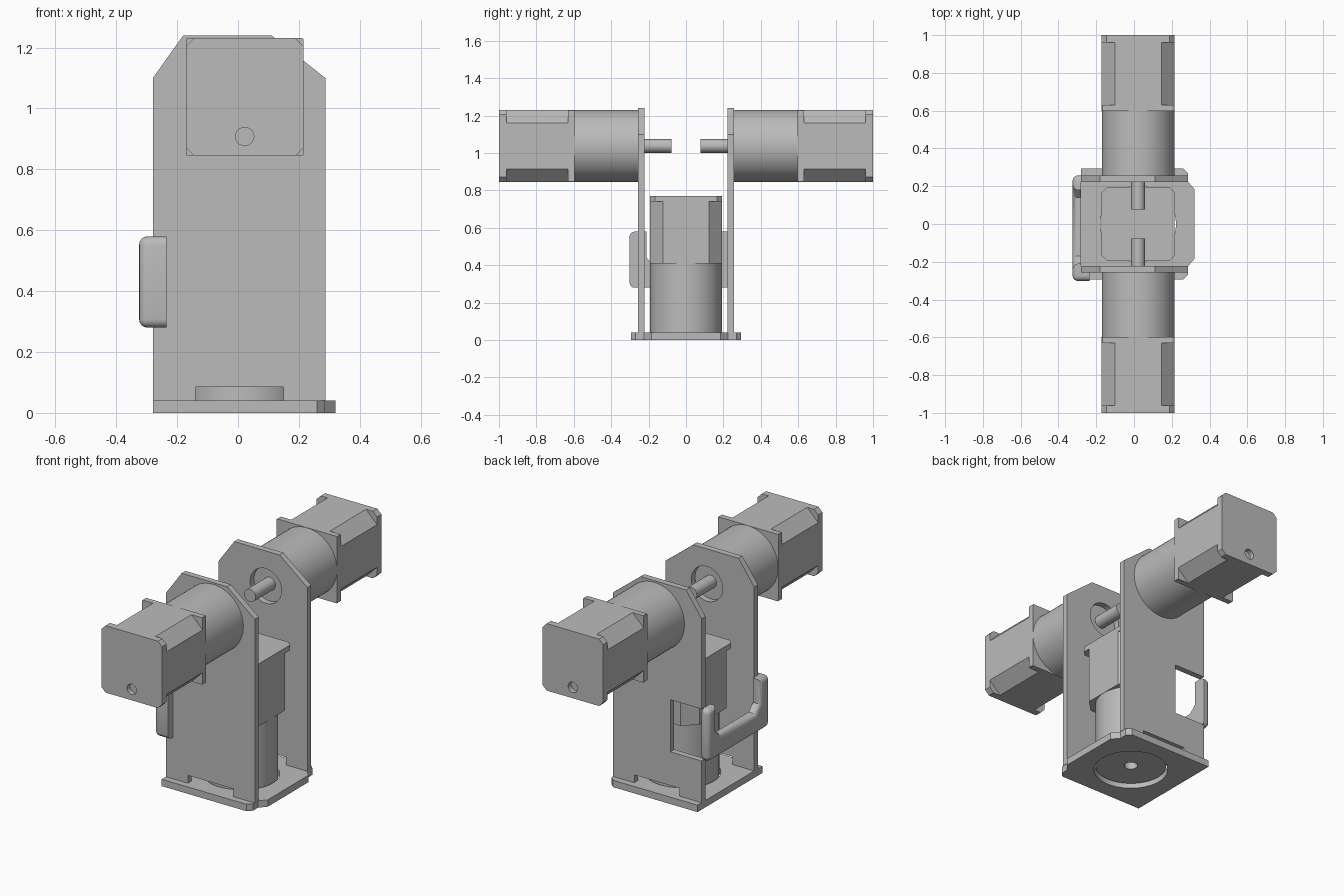
import bpy, bmesh, math
from mathutils import Matrix, Vector

if "Cube" in bpy.data.objects:
    bpy.data.objects.remove(bpy.data.objects["Cube"], do_unlink=True)

grey = bpy.data.materials.new("plain grey")
grey.use_nodes = True
GREY = (0.5, 0.5, 0.5, 1)
grey.diffuse_color = GREY
grey.node_tree.nodes["Principled BSDF"].inputs["Base Color"].default_value = GREY

# Maps a profile (u, v) and depth w to model space
AXES = {
    "x": lambda u, v, w: (w, u, v),
    "y": lambda u, v, w: (u, w, v),
    "z": lambda u, v, w: (u, v, w),
}


def prism(bm, outline, lo, hi, axis="z"):
    """Extrude a flat outline along an axis."""
    place = AXES[axis]
    face = bm.faces.new([bm.verts.new(place(u, v, lo)) for u, v in outline])
    ext = bmesh.ops.extrude_face_region(bm, geom=[face])
    moved = [g for g in ext["geom"] if isinstance(g, bmesh.types.BMVert)]
    bmesh.ops.translate(bm, verts=moved, vec=place(0, 0, hi - lo))
    bmesh.ops.recalc_face_normals(bm, faces=bm.faces)


def octagon(half, cut):
    """Square with chamfered corners."""
    k = half - cut
    return [(k, -half), (half, -k), (half, k), (k, half),
            (-k, half), (-half, k), (-half, -k), (-k, -half)]


def disc(cx, cy, r, n=64):
    return [(cx + r * math.cos(2 * math.pi * i / n),
             cy + r * math.sin(2 * math.pi * i / n)) for i in range(n)]


def rect(u0, v0, u1, v1):
    return [(u0, v0), (u1, v0), (u1, v1), (u0, v1)]


def make(name, bm, matrix=Matrix(), smooth=False):
    mesh = bpy.data.meshes.new(name)
    bm.transform(matrix)
    bm.to_mesh(mesh)
    bm.free()
    mesh.materials.append(grey)
    ob = bpy.data.objects.new(name, mesh)
    bpy.context.collection.objects.link(ob)
    if smooth:
        bpy.ops.object.select_all(action="DESELECT")
        ob.select_set(True)
        bpy.context.view_layer.objects.active = ob
        bpy.ops.object.shade_smooth_by_angle(angle=math.radians(30))
    return ob


def solid(name, outline, lo, hi, axis="z", matrix=Matrix(), smooth=False):
    bm = bmesh.new()
    prism(bm, outline, lo, hi, axis)
    return make(name, bm, matrix, smooth)


def cut(ob, outline, lo, hi, axis="z", matrix=Matrix()):
    """Cut a prism out of an object and discard the cutter."""
    cutter = solid("cutter", outline, lo, hi, axis, matrix)
    cutter.hide_render = True
    mod = ob.modifiers.new("cut", "BOOLEAN")
    mod.operation, mod.solver, mod.object = "DIFFERENCE", "EXACT", cutter
    graph = bpy.context.evaluated_depsgraph_get()
    graph.update()
    mesh = bpy.data.meshes.new_from_object(ob.evaluated_get(graph))
    ob.modifiers.remove(mod)
    ob.data = mesh
    bpy.data.objects.remove(cutter, do_unlink=True)


CX, AXLE_Z, HALF = 0.022, 1.038, 0.193


def motor(name, matrix, gear_len, flange, cap, hole_y=None):
    """Motor standing on its gearbox face, rear end up."""
    gear = solid(name + "_gearbox", disc(0, 0, HALF - 0.001), 0, gear_len, "z", matrix, True)
    z = gear_len
    bm = bmesh.new()
    if flange:
        prism(bm, octagon(HALF, 0.003), z, z + flange)
        z += flange
    prism(bm, octagon(HALF, 0.07), z, z + 0.33)
    z += 0.33
    body = make(name + "_body", bm, matrix)
    rear = solid(name + "_rear_cap", octagon(HALF, 0.026), z, z + cap, "z", matrix)
    if hole_y is not None:
        cut(rear, disc(0, hole_y, 0.03, 32), z + 0.012, z + cap + 0.1, "z", matrix)
    return gear


# Base plate with chamfered front tongue, bored for the lower gearbox
half_base = [(0.285, 0.225), (0.285, 0.27), (0.26, 0.295), (-0.28, 0.295)]
base_outline = [(0.32, 0.185)] + half_base
base_outline += [(x, -y) for x, y in reversed(base_outline)]
base = solid("base_plate", base_outline, 0, 0.04)
cut(base, disc(CX, 0, 0.2), -0.1, 0.1)

# Side plates: chamfered top, slot at the foot, round bore for the shaft
plate = [(-0.28, 0.04), (-0.14, 0.04), (-0.14, 0.085), (0.15, 0.085), (0.15, 0.04),
         (0.287, 0.04), (0.287, 1.10), (0.11, 1.24), (-0.18, 1.24), (-0.28, 1.10)]
for side, label in ((-1, "front"), (1, "back")):
    lo, hi = sorted((side * 0.222, side * 0.257))
    ob = solid(label + "_side_plate", plate, lo, hi, "y")
    cut(ob, disc(CX, AXLE_Z, 0.1), lo - 0.05, hi + 0.05, "y")
    if side > 0:
        cut(ob, rect(-0.4, 0.28, -0.08, 0.58), lo - 0.05, hi + 0.05, "y")
    # Horizontal motor and its drive shaft
    m = (Matrix.Translation((CX, side * 0.257, AXLE_Z))
         @ Matrix.Rotation(-side * math.pi / 2, 4, "X"))
    motor(label + "_motor", m, 0.34, 0.033, 0.04, side * 0.13)
    solid(label + "_motor_shaft", disc(0, 0, 0.037, 32), -0.18, 0.01, "z", m, True)

# Upright motor in the base
up = Matrix.Translation((CX, 0, 0.025))
gear = motor("lower_motor", up, 0.385, 0, 0.03)
cut(gear, disc(0, 0, 0.036, 32), -0.1, 0.05, "z", up)

# Side handle: notched panel with rounded outer edges
OUT, IN = -0.325, -0.28
panel = [(-0.302, 0.28), (0.257, 0.28), (0.257, 0.58), (0.18, 0.58), (0.18, 0.44),
         (0.14, 0.40), (-0.17, 0.40), (-0.21, 0.44), (-0.21, 0.58), (-0.302, 0.58)]
bm = bmesh.new()
prism(bm, panel, OUT, IN, "x")


def rounded(edge):
    a, b = (v.co for v in edge.verts)
    outer = abs(a.x - OUT) < 1e-4 and abs(b.x - OUT) < 1e-4
    corner = abs(a.x - b.x) > 0.01 and (a.y < -0.3 or a.y > 0.25)
    return outer or corner


bmesh.ops.bevel(bm, geom=[e for e in bm.edges if rounded(e)], offset=0.028,
                segments=4, profile=0.5, affect="EDGES", clamp_overlap=True)
make("handle_panel", bm, smooth=True)

# Handle flange lying on the front plate
bm = bmesh.new()
prism(bm, rect(-0.302, 0.28, -0.257, 0.58), -0.297, -0.235, "x")
edges = [e for e in bm.edges if all(v.co.y < -0.3 for v in e.verts)
         and abs(e.verts[0].co.x - e.verts[1].co.x) > 0.01]
bmesh.ops.bevel(bm, geom=edges, offset=0.028, segments=4, profile=0.5, affect="EDGES")
make("handle_flange", bm, smooth=True)
